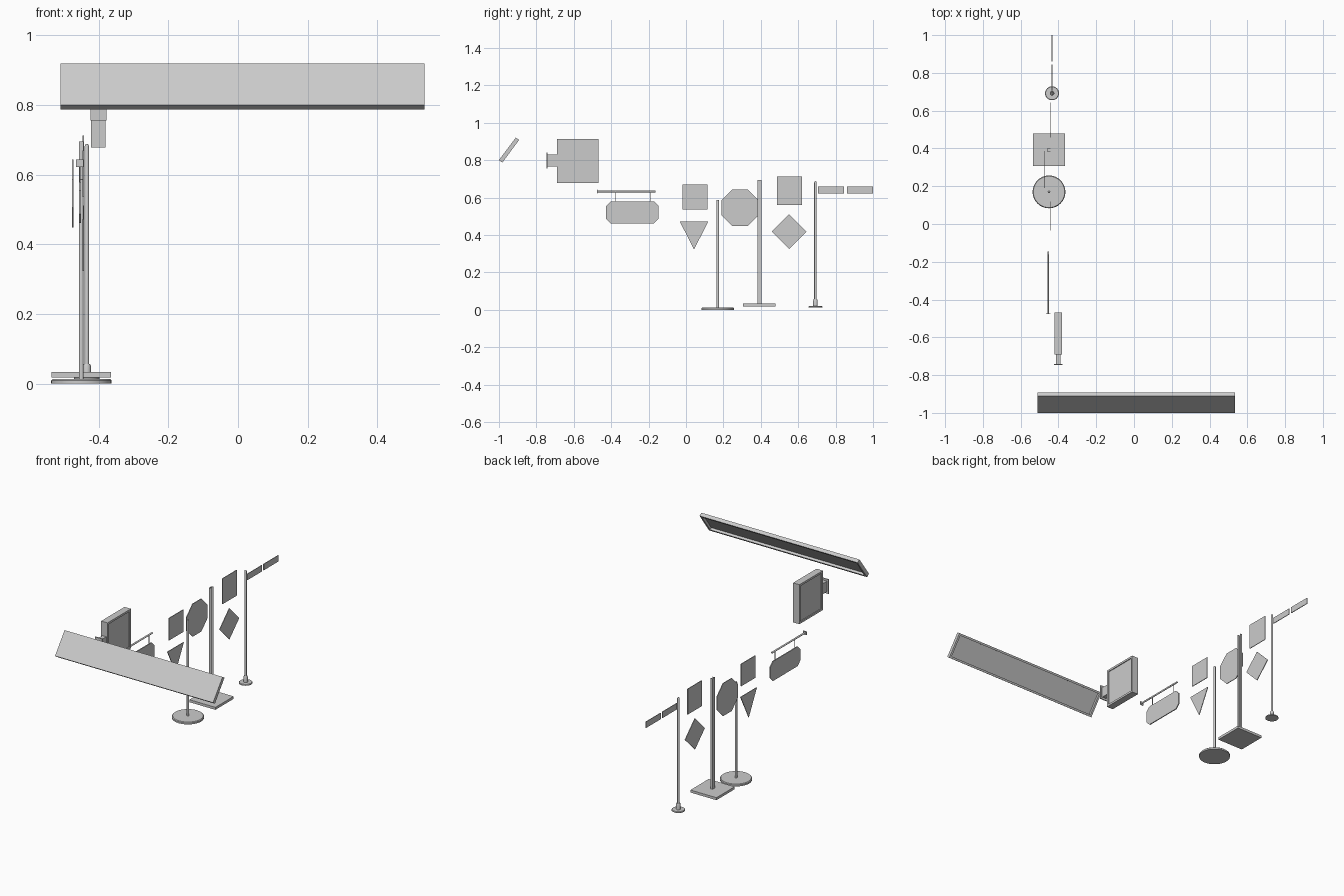
import bpy, bmesh, math
from mathutils import Vector

if "Cube" in bpy.data.objects:
    bpy.data.objects.remove(bpy.data.objects["Cube"])


def finish(name, bm, smooth=False):
    bmesh.ops.recalc_face_normals(bm, faces=bm.faces)
    me = bpy.data.meshes.new(name)
    bm.to_mesh(me)
    bm.free()
    ob = bpy.data.objects.new(name, me)
    bpy.context.collection.objects.link(ob)
    if smooth:
        bpy.ops.object.select_all(action='DESELECT')
        ob.select_set(True)
        bpy.context.view_layer.objects.active = ob
        bpy.ops.object.shade_smooth_by_angle(angle=math.radians(40))
    return ob


def extrude(pts, vec, name=None):
    """Closed outline of 3D points swept along vec."""
    bm = bmesh.new()
    f = bm.faces.new([bm.verts.new(p) for p in pts])
    r = bmesh.ops.extrude_face_region(bm, geom=[f])
    bmesh.ops.translate(bm, vec=Vector(vec),
                        verts=[v for v in r['geom'] if isinstance(v, bmesh.types.BMVert)])
    bmesh.ops.recalc_face_normals(bm, faces=bm.faces)
    return finish(name, bm) if name else bm


def plate(name, x, outline, t=0.004):
    """Sign blank: (y, z) outline centred on x with thickness t."""
    return extrude([(x - t / 2, y, z) for y, z in outline], (t, 0, 0), name)


def rect(y0, y1, z0, z1):
    return [(y0, z0), (y1, z0), (y1, z1), (y0, z1)]


def ngon(cy, cz, r, n, start):
    return [(cy + r * math.cos(start + i * math.tau / n),
             cz + r * math.sin(start + i * math.tau / n)) for i in range(n)]


def recess(bm, normal, border, depth):
    """Sink a framed panel into every face looking along normal."""
    bm.normal_update()
    faces = [f for f in bm.faces if f.normal.dot(Vector(normal)) > 0.95]
    bmesh.ops.inset_region(bm, faces=faces, thickness=border, use_even_offset=True)
    r = bmesh.ops.extrude_face_region(bm, geom=faces)
    bmesh.ops.translate(bm, vec=-Vector(normal).normalized() * depth,
                        verts=[v for v in r['geom'] if isinstance(v, bmesh.types.BMVert)])
    bmesh.ops.delete(bm, geom=[f for f in faces if f.is_valid], context='FACES')


def lathe(name, x, y, profile, n=24):
    """Turned part: (radius, z) profile from bottom to top."""
    bm = bmesh.new()
    rings = [[bm.verts.new((x + r * math.cos(i * math.tau / n),
                            y + r * math.sin(i * math.tau / n), z)) for i in range(n)]
             for r, z in profile]
    for a, b in zip(rings, rings[1:]):
        for i in range(n):
            j = (i + 1) % n
            bm.faces.new((a[i], a[j], b[j], b[i]))
    bm.faces.new(rings[0][::-1])
    bm.faces.new(rings[-1])
    return finish(name, bm, True)


# tilted billboard with a hollow back
slab = [(-0.51, -1.0, 0.80), (-0.51, -0.91, 0.92), (-0.51, -0.892, 0.908), (-0.51, -0.982, 0.787)]
bm = extrude(slab, (1.045, 0, 0))
recess(bm, (0, 0.8, -0.6), 0.012, 0.014)
finish("billboard", bm)

# projecting box sign with framed panels on both sides
BX = -0.401
bm = extrude([(BX - 0.021, y, z) for y, z in rect(-0.69, -0.469, 0.678, 0.914)], (0.042, 0, 0))
for s in (1, -1):
    recess(bm, (s, 0, 0), 0.012, 0.005)
finish("box_sign", bm)
plate("box_sign_arm", BX, rect(-0.742, -0.69, 0.767, 0.829), 0.026)
plate("box_sign_wall_plate", BX, rect(-0.747, -0.741, 0.755, 0.841), 0.046)

# hanging sign on a rod
HX, c = -0.454, 0.025
y0, y1, z0, z1 = -0.428, -0.146, 0.462, 0.579
plate("hanging_sign", HX, [(y0 + c, z0), (y1 - c, z0), (y1, z0 + c), (y1, z1 - c),
                           (y1 - c, z1), (y0 + c, z1), (y0, z1 - c), (y0, z0 + c)], 0.006)
extrude([(HX + 0.005 * math.cos(i * math.tau / 12), -0.475, 0.633 + 0.005 * math.sin(i * math.tau / 12))
         for i in range(12)], (0, 0.313, 0), "hanging_rod")
plate("hanging_wall_plate", HX, rect(-0.477, -0.473, 0.622, 0.643), 0.022)
for i, y in enumerate((-0.378, -0.192)):
    plate(f"hanger_{i + 1}", HX, rect(y - 0.0015, y + 0.0015, 0.575, 0.633), 0.003)

# loose sign blanks
SX = -0.444
plate("square_sign", SX, rect(-0.019, 0.115, 0.536, 0.669))
plate("triangle_sign", SX, [(-0.034, 0.473), (0.12, 0.473), (0.043, 0.323)])
plate("octagon_sign", -0.475, ngon(0.289, 0.546, 0.098 / math.cos(math.pi / 8), 8, math.pi / 8))
plate("rectangle_sign", SX, rect(0.487, 0.62, 0.56, 0.713))
plate("diamond_sign", SX, ngon(0.551, 0.418, 0.093, 4, 0))
for i, y in enumerate((0.706, 0.861)):
    plate(f"street_sign_{i + 1}", -0.434, rect(y, y + 0.139, 0.622, 0.659))

# round-based post
lathe("round_base", -0.45, 0.17, [(0.087, 0), (0.087, 0.009), (0.083, 0.013)], 32)
lathe("round_post", -0.45, 0.17, [(0.0068, 0.01), (0.0068, 0.581), (0.0055, 0.586), (0.002, 0.588)], 16)

# channel post on a square base
CX, CY = -0.45, 0.392
plate("square_base", CX, rect(CY - 0.086, CY + 0.086, 0.018, 0.033), 0.172)
w, t = 0.011, 0.003
channel = [(-0.007, -w), (0.007, -w), (0.007, -w + t), (-0.007 + t, -w + t),
           (-0.007 + t, w - t), (0.007, w - t), (0.007, w), (-0.007, w)]
extrude([(CX + x, CY + y, 0.03) for x, y in channel], (0, 0, 0.665), "channel_post")

# street sign post with collar
lathe("street_post_base", -0.434, 0.692, [(0.037, 0.013), (0.037, 0.017), (0.034, 0.02)], 24)
lathe("street_post_collar", -0.434, 0.692, [(0.012, 0.018), (0.012, 0.05), (0.009, 0.057)], 16)
lathe("street_post", -0.434, 0.692, [(0.0065, 0.02), (0.0065, 0.681), (0.005, 0.686), (0.002, 0.688)], 16)
